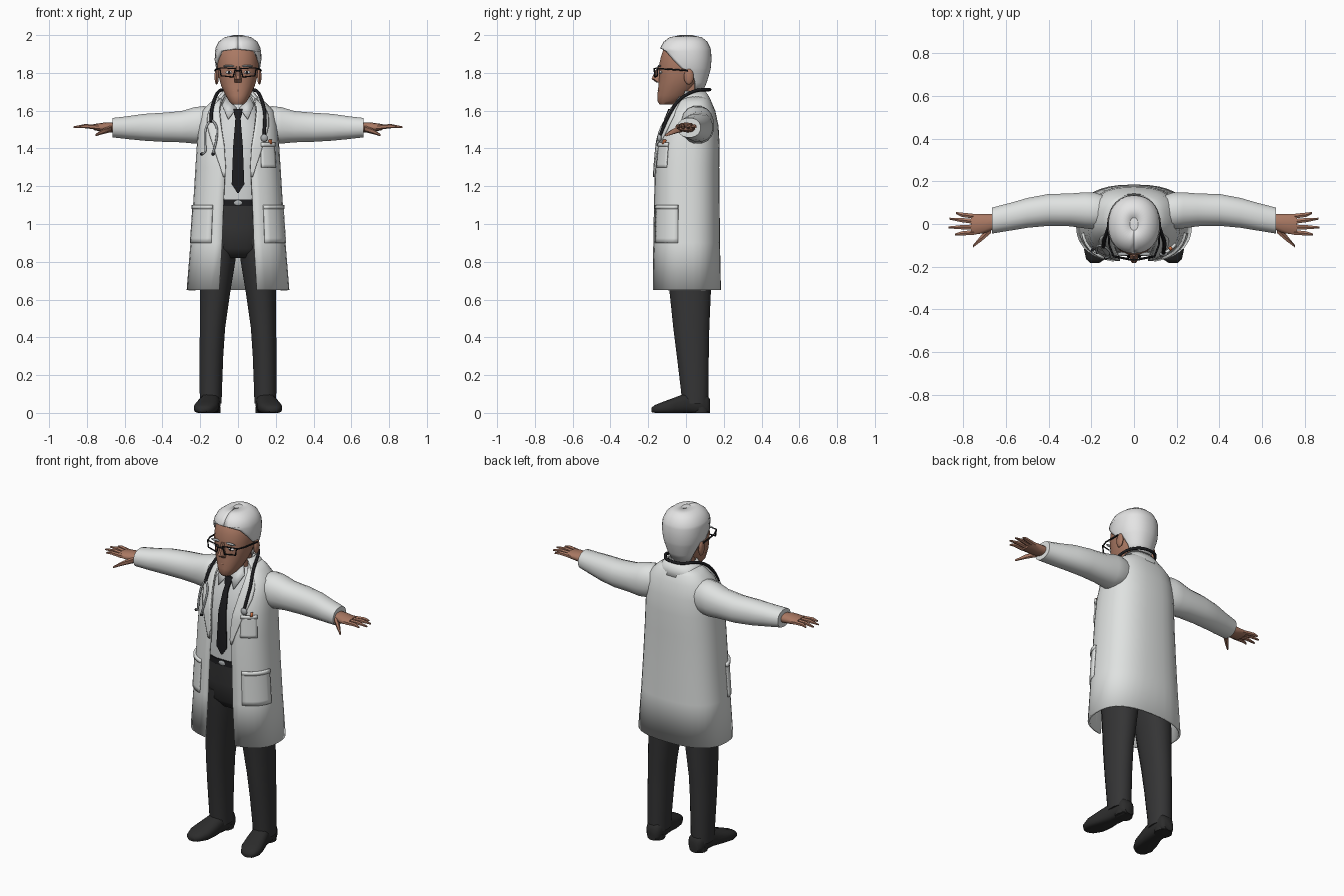
import bpy, bmesh, math
from math import sin, cos, pi, radians
from mathutils import Vector

if "Cube" in bpy.data.objects:
    bpy.data.objects.remove(bpy.data.objects["Cube"])


def material(name, *rgb):
    m = bpy.data.materials.new(name)
    m.use_nodes = True
    m.diffuse_color = (*rgb, 1)
    bsdf = m.node_tree.nodes["Principled BSDF"]
    bsdf.inputs["Base Color"].default_value = (*rgb, 1)
    bsdf.inputs["Roughness"].default_value = 0.8
    return m


COAT = material("coat white", .74, .76, .75)
SHIRT = material("shirt white", .66, .68, .68)
HAIR = material("hair white", .78, .78, .78)
SKIN = material("skin", .4, .19, .125)
TROUSER = material("trouser charcoal", .035, .035, .036)
SHOE = material("shoe leather", .025, .025, .025)
BLACK = material("black", .012, .012, .014)
METAL = material("metal grey", .4, .42, .43)
ORANGE = material("pen orange", .7, .18, .06)


def power(v, e):
    return math.copysign(abs(v) ** e, v)


def finish(name, bm, mat, thick=0, angle=50):
    me = bpy.data.meshes.new(name)
    bm.to_mesh(me)
    bm.free()
    me.materials.append(mat)
    ob = bpy.data.objects.new(name, me)
    bpy.context.collection.objects.link(ob)
    bpy.ops.object.select_all(action='DESELECT')
    ob.select_set(True)
    bpy.context.view_layer.objects.active = ob
    if thick:
        mod = ob.modifiers.new("thickness", 'SOLIDIFY')
        mod.thickness, mod.offset = thick, -1
    bpy.ops.object.shade_smooth_by_angle(angle=radians(angle))
    return ob


def loft(name, rings, mat, closed=True, thick=0, angle=50):
    """Join rows of points into a surface; closed rows are capped."""
    bm = bmesh.new()
    rows = [[bm.verts.new(p) for p in r] for r in rings]
    n = len(rows[0])
    for a, b in zip(rows, rows[1:]):
        for j in range(n if closed else n - 1):
            k = (j + 1) % n
            bm.faces.new((a[j], a[k], b[k], b[j]))
    if closed:
        bm.faces.new(rows[0][::-1])
        bm.faces.new(rows[-1])
        bmesh.ops.recalc_face_normals(bm, faces=bm.faces[:])
    return finish(name, bm, mat, thick, angle)


def tube(name, axis, rows, mat, s=1, seg=16, n=2.2, floor=None):
    """Rows are (position on axis, centre a, centre b, radius a, radius b)."""
    rings = []
    for p, a, b, ra, rb in rows:
        ring = []
        for j in range(seg):
            t = 2 * pi * (j + .5) / seg
            u, v = a + ra * power(cos(t), 2 / n), b + rb * power(sin(t), 2 / n)
            x, y, z = {'x': (p, u, v), 'y': (u, p, v), 'z': (u, v, p)}[axis]
            ring.append((s * x, y, z if floor is None else max(z, floor)))
        rings.append(ring)
    return loft(name, rings, mat)


def around(row, t, n=2.5, off=0):
    """Point at angle t (0 = front) on a row (z, half width, front y, back y)."""
    z, hw, yf, yb = row[:4]
    return Vector(((hw + off) * power(sin(t), 2 / n),
                   (yf + yb) / 2 - ((yb - yf) / 2 + off) * power(cos(t), 2 / n), z))


def shell(name, rows, mat, thick, seg=32, n=2.5):
    """Wrapped sheet; the last value of each row is the front opening angle."""
    rings = []
    for r in rows:
        t0 = r[4]
        rings.append([around(r, t0 + (2 * pi - 2 * t0) * j / seg, n) for j in range(seg + 1)])
    return loft(name, rings, mat, False, thick)


def wire(name, pts, radius, mat, cyclic=False, kind='POLY'):
    cu = bpy.data.curves.new(name, 'CURVE')
    cu.dimensions, cu.bevel_depth, cu.bevel_resolution = '3D', radius, 1
    cu.resolution_u, cu.use_fill_caps = 4, True
    sp = cu.splines.new(kind)
    sp.points.add(len(pts) - 1)
    for q, p in zip(sp.points, pts):
        q.co = (*p, 1)
    sp.use_cyclic_u = cyclic
    if kind == 'NURBS':
        sp.use_endpoint_u, sp.order_u = True, 3
    cu.materials.append(mat)
    ob = bpy.data.objects.new(name, cu)
    bpy.context.collection.objects.link(ob)


def ball(name, loc, scale, mat):
    bm = bmesh.new()
    bmesh.ops.create_uvsphere(bm, u_segments=10, v_segments=8, radius=1)
    for v in bm.verts:
        v.co = Vector(a * b + c for a, b, c in zip(v.co, scale, loc))
    finish(name, bm, mat)


# Coat: z, half width, front y, back y, half opening
coat = [(.65, .272, -.182, .185, .1), (.9, .252, -.178, .18, .085),
        (1.1, .238, -.174, .178, .078), (1.3, .226, -.168, .176, .068),
        (1.42, .218, -.158, .178, .075), (1.52, .208, -.126, .172, .09),
        (1.6, .19, -.088, .155, .098), (1.645, .145, -.055, .135, .092),
        (1.685, .09, -.02, .108, .07)]
coat = [r[:4] + (math.asin((r[4] / r[1]) ** 1.25),) for r in coat]
shell("coat_body", coat, COAT, .012)
shell("coat_collar", [(1.63, .135, -.07, .142, 1.0), (1.67, .108, -.045, .125, .95),
                      (1.705, .08, -.03, .102, .95)], COAT, .01)


def coat_row(z):
    for a, b in zip(coat, coat[1:]):
        if z <= b[0]:
            f = (z - a[0]) / (b[0] - a[0])
            return [p + (q - p) * f for p, q in zip(a, b)]
    return coat[-1]


def patch(name, span, z0, z1, s, mat, off=.006, steps=8):
    """Cloth plate lying on the coat; span gives its angles at height z."""
    rings = []
    for i in range(steps + 1):
        z = z0 + (z1 - z0) * i / steps
        a, b = span(z)
        ring = [around(coat_row(z), a + (b - a) * j / 6, off=off) for j in range(7)]
        rings.append([(s * p.x, p.y, p.z) for p in (ring if s > 0 else ring[::-1])])
    loft(name, rings, mat, False, off + .003)


def lapel(z):
    t = coat_row(z)[4]
    return t - .02, t + .01 + .42 * min((z - 1.24) / .28, (1.68 - z) / .09, 1)


# Shirt, belt and trouser seat
tube("shirt", 'z', [(1.1, 0, 0, .165, .145), (1.3, 0, 0, .165, .148), (1.42, 0, 0, .165, .14),
                    (1.52, 0, .02, .15, .13), (1.6, 0, .03, .115, .102),
                    (1.65, 0, .035, .07, .08)], SHIRT, n=2.4)
tube("belt", 'z', [(1.095, 0, 0, .17, .152), (1.13, 0, 0, .17, .152)], BLACK, n=2.4)
ball("belt_buckle", (0, -.152, 1.112), (.022, .006, .015), METAL)
tube("trouser_seat", 'z', [(.82, 0, .01, .1, .1), (.87, 0, 0, .17, .13), (.98, 0, 0, .178, .142),
                           (1.1, 0, 0, .168, .148)], TROUSER, n=2.4)

# Tie
tube("tie", 'z', [(1.165, 0, -.155, .004, .003), (1.21, 0, -.155, .036, .006),
                  (1.42, 0, -.148, .027, .006), (1.53, 0, -.118, .017, .008),
                  (1.56, 0, -.1, .015, .012), (1.575, 0, -.094, .021, .014),
                  (1.61, 0, -.08, .026, .014)], BLACK, seg=8)

# Head, neck and nose
tube("neck", 'z', [(1.58, 0, .03, .065, .06), (1.66, 0, .02, .06, .062),
                   (1.74, 0, .02, .065, .07)], SKIN)
tube("head", 'z', [(1.632, 0, -.105, .03, .035), (1.65, 0, -.09, .048, .062),
                   (1.68, 0, -.065, .066, .088), (1.73, 0, -.045, .09, .103),
                   (1.78, 0, -.028, .104, .115), (1.83, 0, -.022, .11, .125),
                   (1.88, 0, -.014, .11, .122), (1.93, 0, -.008, .1, .112),
                   (1.965, 0, 0, .07, .08)], SKIN)
tube("nose", 'z', [(1.748, 0, -.14, .02, .016), (1.768, 0, -.155, .021, .03),
                   (1.79, 0, -.15, .014, .024), (1.835, 0, -.14, .01, .01)], SKIN, seg=8)
ball("mouth", (0, -.142, 1.705), (.03, .008, .006), SKIN)

# Hair: last value is the angle where the hairline begins
shell("hair", [(1.69, .062, -.03, .085, 1.9), (1.75, .09, -.08, .11, 1.9),
               (1.81, .113, -.125, .128, 1.75), (1.825, .117, -.13, .131, 1.4),
               (1.87, .124, -.142, .135, 1.12), (1.915, .123, -.142, .133, .75),
               (1.93, .12, -.138, .13, 0), (1.965, .102, -.118, .113, 0),
               (1.988, .072, -.088, .085, 0), (2.0, .02, -.03, .03, 0)], HAIR, .014, n=2.2)
ball("hair_crown", (0, 0, 1.985), (.06, .07, .014), HAIR)

# Spectacle bridge
wire("glasses_bridge", [(-.014, -.168, 1.812), (.014, -.168, 1.812)], .004, BLACK)

for s, side in ((1, "left"), (-1, "right")):
    def P(x, y, z):
        return (s * x, y, z)

    # Face details and spectacles
    ball(side + "_ear", P(.113, .015, 1.78), (.012, .026, .042), SKIN)
    ball(side + "_eye", P(.047, -.134, 1.803), (.02, .008, .008), HAIR)
    ball(side + "_pupil", P(.047, -.141, 1.803), (.007, .003, .007), BLACK)
    ball(side + "_eyebrow", P(.05, -.141, 1.836), (.032, .009, .006), METAL)
    wire(side + "_glasses_rim", [P(.014, -.168, 1.823), P(.096, -.152, 1.826),
         P(.09, -.152, 1.785), P(.026, -.164, 1.778)], .0045, BLACK, True)
    wire(side + "_glasses_temple", [P(.096, -.152, 1.822), P(.116, -.1, 1.82),
         P(.122, .01, 1.812)], .0045, BLACK)

    # Shirt collar wing
    corners = [P(.008, -.082, 1.615), P(.052, -.118, 1.555), P(.085, -.062, 1.63),
               P(.062, -.035, 1.675)]
    bm = bmesh.new()
    bm.faces.new([bm.verts.new(p) for p in corners[::s]])
    finish(side + "_shirt_collar", bm, SHIRT, .006)

    # Coat lapel and pockets
    patch(side + "_lapel", lapel, 1.25, 1.665, s, COAT, .008, 14)
    patch(side + "_pocket", lambda z: (.5, 1.4), .9, 1.1, s, COAT)
    patch(side + "_pocket_welt", lambda z: (.5, 1.4), 1.08, 1.1, s, COAT, .011, 2)

    # Sleeve
    tube(side + "_sleeve", 'x', [(.1, .06, 1.53, .06, .07), (.18, .06, 1.528, .088, .098),
         (.23, .064, 1.522, .086, .098), (.3, .066, 1.515, .078, .084),
         (.4, .066, 1.512, .076, .078), (.5, .052, 1.512, .071, .072),
         (.58, .034, 1.51, .066, .062), (.665, .016, 1.51, .062, .052)], COAT, s)

    # Hand
    tube(side + "_palm", 'x', [(.64, .015, 1.51, .034, .026), (.7, .002, 1.512, .047, .026),
         (.765, -.002, 1.513, .052, .016)], SKIN, s, 10)
    for name, y, y1, x1 in (("little", .036, .052, .835), ("ring", .012, .025, .865),
                            ("middle", -.014, -.016, .87), ("index", -.039, -.05, .84)):
        tube(f"{side}_{name}_finger", 'x', [(.75, y, 1.513, .013, .013),
             (.81, (y + y1) / 2, 1.518, .011, .011), (x1, y1, 1.512, .005, .005)], SKIN, s, 6)
    tube(side + "_thumb", 'x', [(.67, -.025, 1.505, .02, .018), (.715, -.066, 1.49, .017, .014),
         (.755, -.105, 1.47, .006, .006)], SKIN, s, 6)

    # Trouser leg and shoe
    tube(side + "_trouser_leg", 'z', [(.05, .144, .048, .058, .07), (.12, .144, .046, .06, .074),
         (.3, .141, .036, .064, .086), (.45, .135, .028, .068, .097), (.65, .12, .022, .082, .112),
         (.8, .105, .01, .092, .125), (.92, .094, 0, .084, .128)], TROUSER, s)
    tube(side + "_shoe", 'y', [(.128, .14, .035, .03, .035), (.11, .14, .045, .046, .055),
         (.05, .143, .055, .05, .065), (0, .148, .05, .052, .055), (-.06, .16, .036, .06, .046),
         (-.12, .172, .026, .063, .034), (-.165, .18, .02, .045, .022),
         (-.182, .183, .016, .022, .012)], SHOE, s, floor=0, n=2.6)
    tube(side + "_heel", 'z', [(0, .141, .08, .048, .045), (.03, .141, .08, .048, .045)], SHOE, s)

# Breast pocket with pen
patch("breast_pocket", lambda z: (.48, 1.0), 1.3, 1.43, 1, COAT)
patch("breast_pocket_welt", lambda z: (.48, 1.0), 1.412, 1.432, 1, COAT, .011, 2)
patch("pen", lambda z: (.76, .84), 1.425, 1.448, 1, ORANGE, .012, 2)


# Stethoscope draped round the neck
def chest(t, z, off=.016):
    return around(coat_row(z), t, off=off)


wire("stethoscope_tube", [chest(-.62, 1.54), chest(-.68, 1.59), (-.125, -.035, 1.665),
     (-.1, .05, 1.71), (-.06, .115, 1.71), (0, .13, 1.712), (.06, .115, 1.71), (.1, .05, 1.71),
     (.125, -.035, 1.665), chest(.68, 1.59), chest(.62, 1.54), chest(.56, 1.47)],
     .009, BLACK, kind='NURBS')
ball("stethoscope_chestpiece", chest(.56, 1.455), (.02, .012, .02), METAL)
for name, a in (("inner", -.42), ("outer", -.8)):
    wire(name + "_ear_tube", [chest(-.62, 1.55), chest(a, 1.53), chest(a, 1.44),
         chest((a - .6) / 2, 1.375), chest(a - .08, 1.37)], .006, METAL, kind='NURBS')
    ball(name + "_earpiece", chest(a - .08, 1.37), (.01, .008, .008), BLACK)
